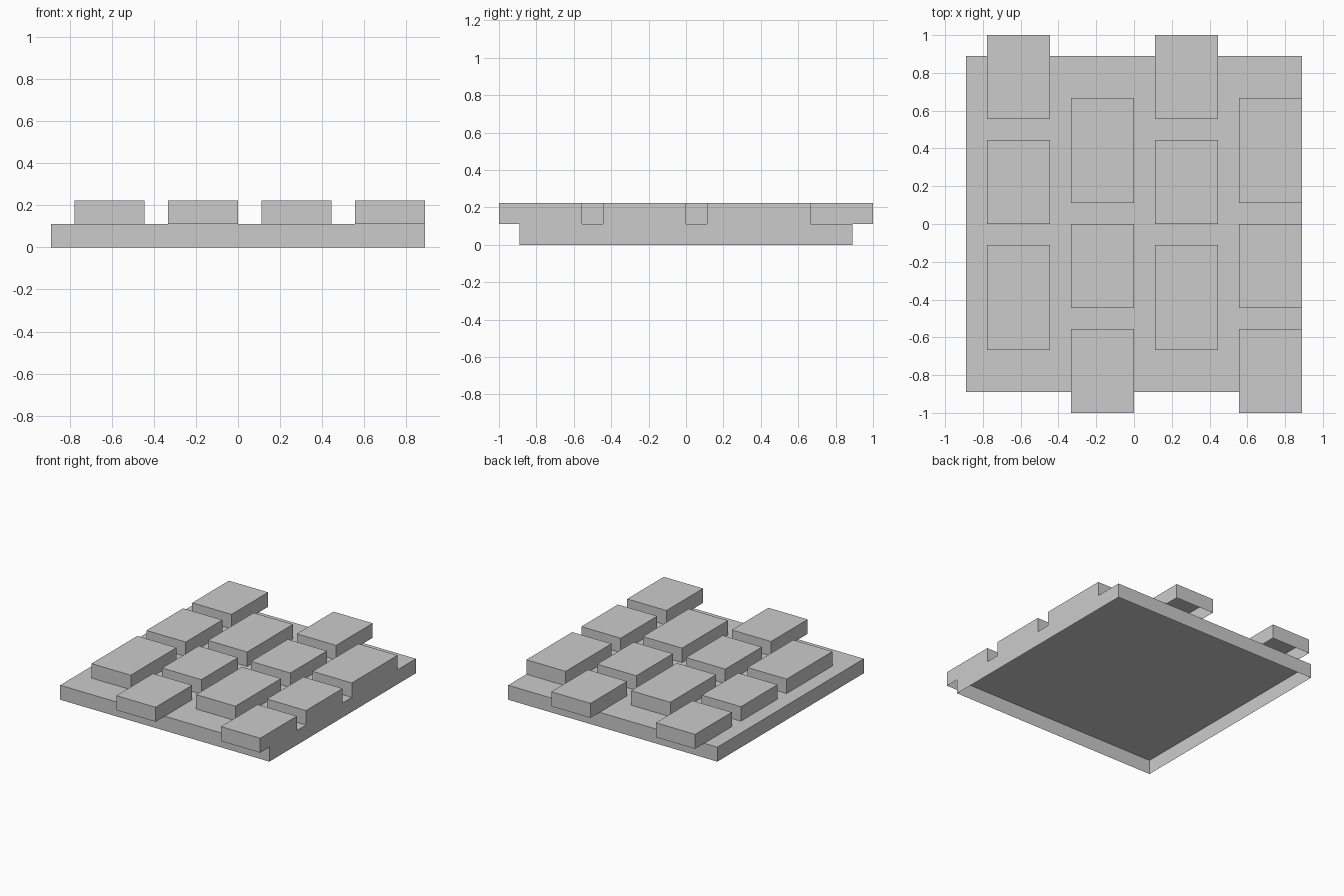
import bpy, bmesh

if "Cube" in bpy.data.objects:
    bpy.data.objects.remove(bpy.data.objects["Cube"])

U = 1 / 9  # grid unit of the model


def open_box(name, x0, x1, y0, y1, z0, z1):
    """Thin-walled box with no underside, sizes in grid units."""
    bm = bmesh.new()
    bmesh.ops.create_cube(bm, size=1)
    bm.normal_update()
    bottom = [f for f in bm.faces if f.normal.z < -0.5]
    bmesh.ops.delete(bm, geom=bottom, context='FACES_ONLY')
    for v in bm.verts:
        v.co.x = (x1 if v.co.x > 0 else x0) * U
        v.co.y = (y1 if v.co.y > 0 else y0) * U
        v.co.z = (z1 if v.co.z > 0 else z0) * U
    mesh = bpy.data.meshes.new(name)
    bm.to_mesh(mesh)
    bm.free()
    obj = bpy.data.objects.new(name, mesh)
    bpy.context.collection.objects.link(obj)
    return obj


# Square base slab, hollow underneath
open_box("base_slab", -8, 8, -8, 8, 0, 1)

# Four staggered columns of raised bricks; the second pattern is the first turned round
pattern = [(5, 9), (0, 4), (-6, -1)]
flipped = [(-b, -a) for a, b in pattern]
for col in range(4):
    x0 = -7 + 4 * col
    for row, (y0, y1) in enumerate(flipped if col % 2 else pattern):
        open_box(f"brick_{col + 1}_{row + 1}", x0, x0 + 3, y0, y1, 1, 2)
